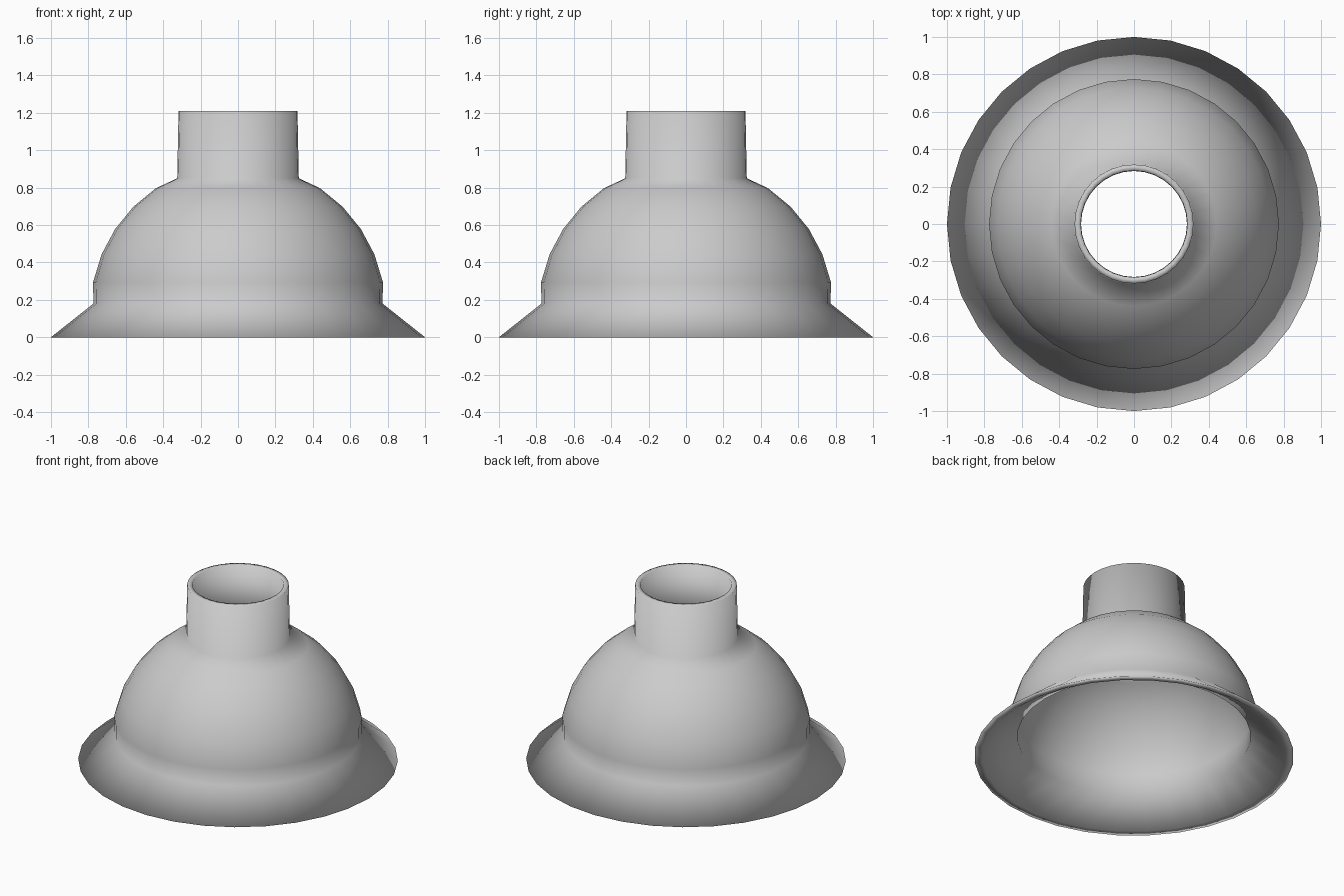
import bpy, bmesh
from math import sin, cos, pi, radians

if "Cube" in bpy.data.objects:
    bpy.data.objects.remove(bpy.data.objects["Cube"])

SIDES = 32


def arc(radius, zc, steps):
    # points up a dome, in 11.25 degree steps
    return [(radius * cos(radians(11.25 * k)), zc + radius * sin(radians(11.25 * k))) for k in steps]


# outer skin: flared skirt, dome, neck
outer = [(1.0, 0.0), (0.773, 0.18)] + arc(0.79, 0.14, range(1, 6)) + [(0.325, 0.85), (0.318, 1.21)]

# inner skin, running back down
inner = [(0.95, 0.0), (0.73, 0.14)] + arc(0.75, 0.14, range(1, 6)) + [(0.283, 0.825), (0.285, 1.21)]
profile = outer + inner[::-1]

# revolve the closed wall section
bm = bmesh.new()
rings = []
for i in range(SIDES):
    a = 2 * pi * i / SIDES
    rings.append([bm.verts.new((r * cos(a), r * sin(a), z)) for r, z in profile])
n = len(profile)
for i in range(SIDES):
    p, q = rings[i], rings[(i + 1) % SIDES]
    for j in range(n):
        k = (j + 1) % n
        bm.faces.new((p[j], q[j], q[k], p[k]))
bmesh.ops.recalc_face_normals(bm, faces=bm.faces)
for f in bm.faces:
    f.smooth = True

mesh = bpy.data.meshes.new("bell_shade")
bm.to_mesh(mesh)
bm.free()
shade = bpy.data.objects.new("bell_shade", mesh)
bpy.context.collection.objects.link(shade)
